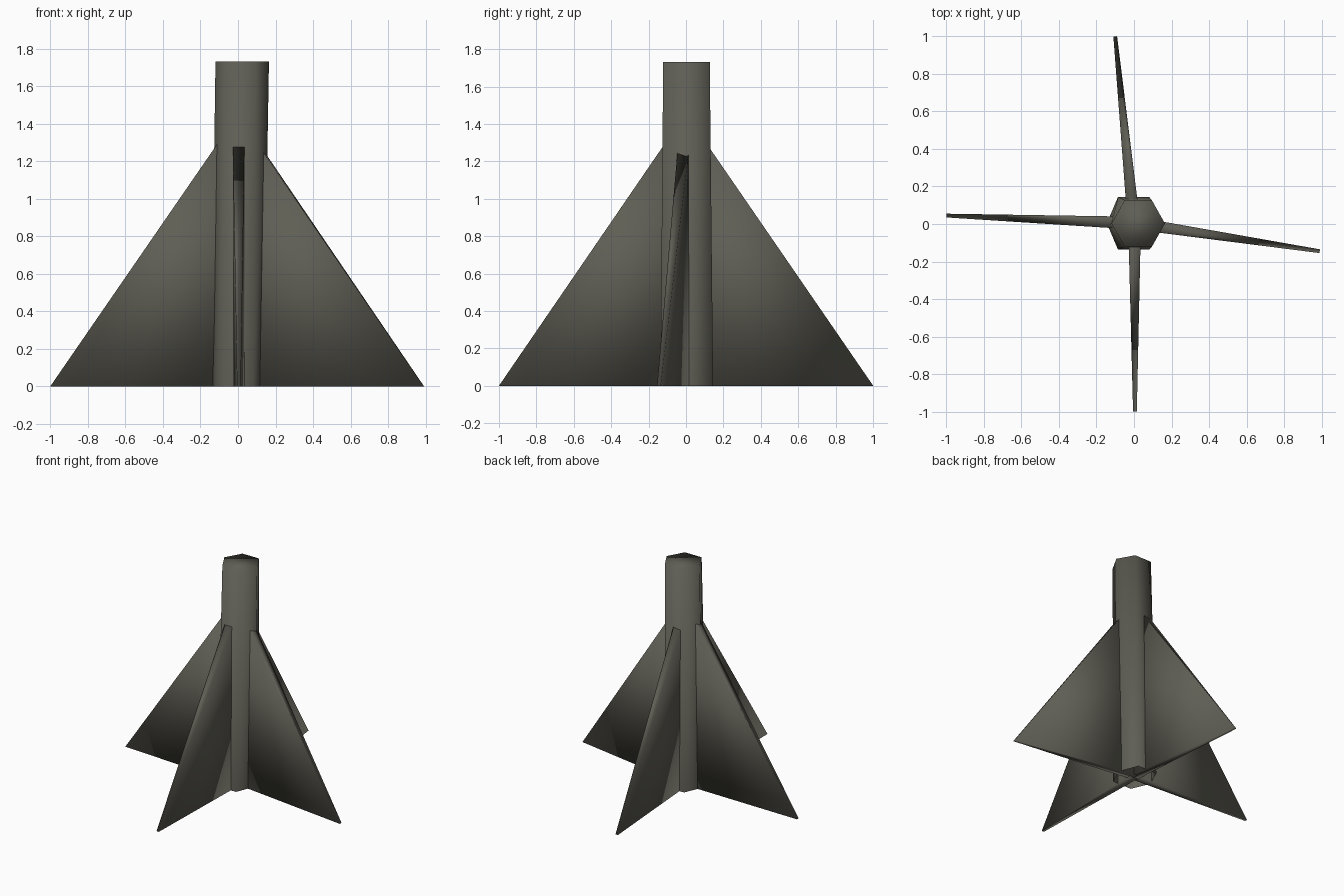
import bpy
from mathutils import Vector

if "Cube" in bpy.data.objects:
    bpy.data.objects.remove(bpy.data.objects["Cube"])

stone = bpy.data.materials.new("dark olive grey")
stone.diffuse_color = (0.115, 0.112, 0.090, 1)
stone.use_nodes = True
stone.node_tree.nodes["Principled BSDF"].inputs["Base Color"].default_value = stone.diffuse_color


def make(name, verts, faces):
    me = bpy.data.meshes.new(name)
    me.from_pydata(verts, [], faces)
    me.materials.append(stone)
    ob = bpy.data.objects.new(name, me)
    bpy.context.collection.objects.link(ob)
    for p in me.polygons:
        p.use_smooth = True
    return ob


def hexagon(left, right, front, back, flat_l, flat_r, z):
    mid = (front + back) / 2
    return [(right, mid, z), (flat_r, back, z), (flat_l, back, z),
            (left, mid, z), (flat_l, front, z), (flat_r, front, z)]


# Six-sided leaning post, open underneath
rings = hexagon(-0.145, 0.135, -0.137, 0.145, -0.085, 0.08, 0) \
    + hexagon(-0.12, 0.165, -0.122, 0.127, -0.05, 0.095, 1.73)
sides = [(i, (i + 1) % 6, (i + 1) % 6 + 6, i + 6) for i in range(6)]
make("post", rings, sides + [(6, 7, 8, 9, 10, 11)])


# Triangular fins: thick at the post, thin at the tip
def fin(name, tip, root, top, height):
    tip, root, top = Vector((*tip, 0)), Vector((*root, 0)), Vector((*top, height))
    side = Vector((-(tip - root).y, (tip - root).x, 0)).normalized()
    v = []
    for s in (1, -1):
        v += [root + side * 0.034 * s, tip + side * 0.01 * s, top + side * 0.034 * s]
    make(name, v, [(0, 2, 1), (3, 4, 5), (0, 1, 4, 3), (1, 2, 5, 4), (2, 0, 3, 5)])


fin("right_fin", (0.99, -0.145), (0.0, 0.005), (0.0, 0.005), 1.45)
fin("left_fin", (-1.0, 0.045), (0.0, 0.005), (0.0, 0.005), 1.45)
fin("back_fin", (-0.10, 1.0), (0.0, 0.0), (0.0, 0.0), 1.45)
fin("front_fin", (0.005, -1.0), (0.003, 0.0), (0.003, 0.0), 1.46)
